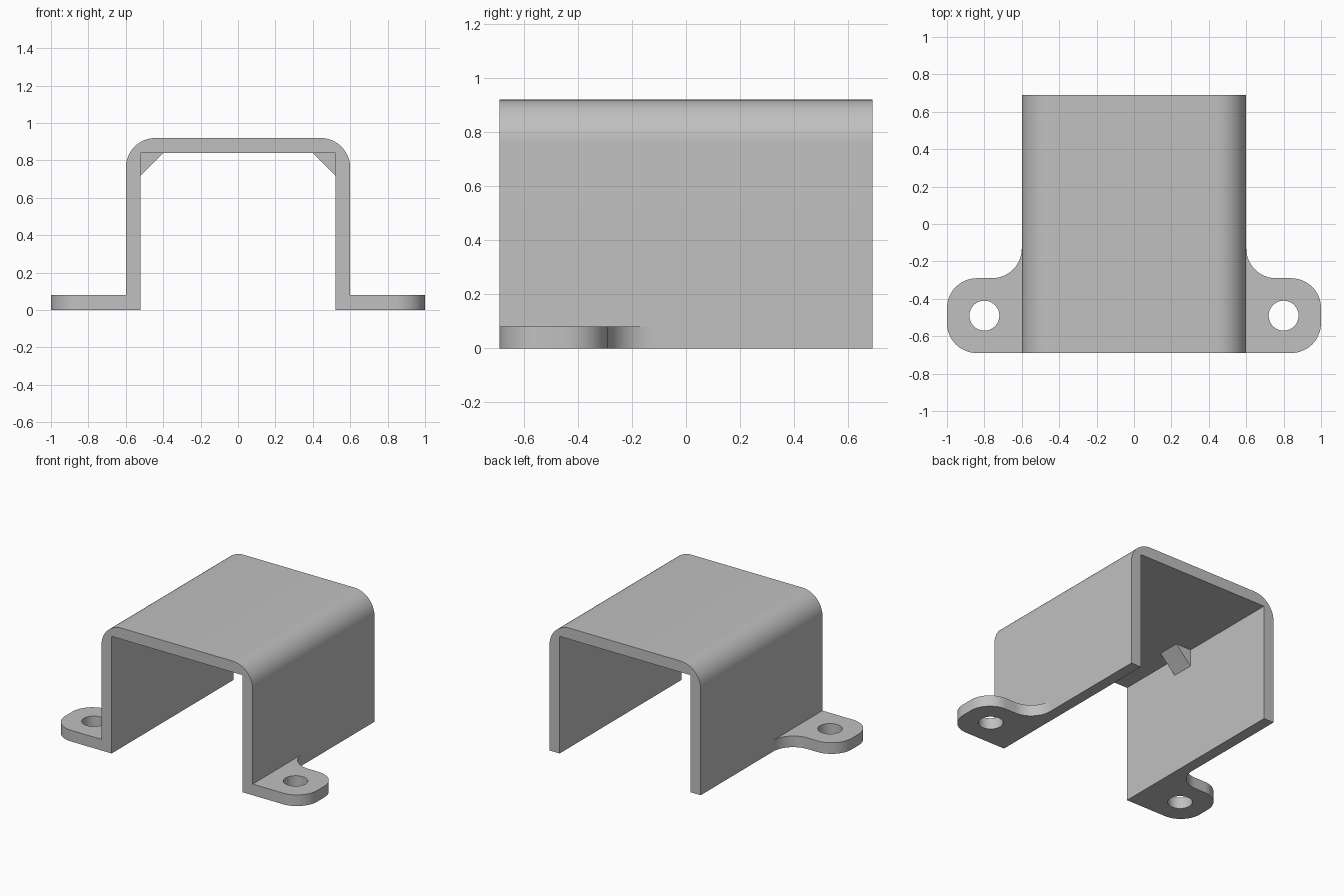
import bpy
import bmesh
from math import sin, cos, pi, radians
from mathutils import Vector

cube = bpy.data.objects.get("Cube")
if cube:
    bpy.data.objects.remove(cube, do_unlink=True)

# Overall sizes
FRONT, BACK = -0.69, 0.69
OUTER, WALL, TOP = 0.6, 0.08, 0.92
RADIUS = 0.16
TAB_BACK = -0.29
HOLE = (0.8, -0.49)

# One plain grey for the whole part
grey = bpy.data.materials.new("plain_grey")
grey.use_nodes = True
colour = (0.53, 0.53, 0.53, 1)
grey.diffuse_color = colour
grey.node_tree.nodes["Principled BSDF"].inputs["Base Color"].default_value = colour


def arc(cx, cy, r, start, end, steps=16):
    """Points along an arc, angles in degrees."""
    angles = [radians(start + (end - start) * i / steps) for i in range(steps + 1)]
    return [(cx + r * cos(a), cy + r * sin(a)) for a in angles]


def solid(name, loops, place, depth, mirror=False):
    """Fill closed 2D loops (outline, then holes) and extrude them by depth."""
    bm = bmesh.new()
    edges = []
    for loop in loops:
        verts = [bm.verts.new(place(u, v)) for u, v in loop]
        edges += [bm.edges.new((a, b)) for a, b in zip(verts, verts[1:] + verts[:1])]
    bmesh.ops.triangle_fill(bm, edges=edges, use_beauty=True)
    extruded = bmesh.ops.extrude_face_region(bm, geom=bm.faces[:])["geom"]
    moved = [g for g in extruded if isinstance(g, bmesh.types.BMVert)]
    bmesh.ops.translate(bm, verts=moved, vec=Vector(depth))
    bmesh.ops.recalc_face_normals(bm, faces=bm.faces[:])
    mesh = bpy.data.meshes.new(name)
    bm.to_mesh(mesh)
    bm.free()
    mesh.materials.append(grey)
    mesh.shade_smooth()
    mesh.set_sharp_from_angle(angle=radians(30))
    obj = bpy.data.objects.new(name, mesh)
    bpy.context.collection.objects.link(obj)
    if mirror:
        obj.modifiers.new("mirror", "MIRROR").use_mirror_merge = False
    return obj


# Channel cover: rounded outside corners, square inside corners
inner, ceiling = OUTER - WALL, TOP - WALL
bend = OUTER - RADIUS
profile = [(inner, 0), (OUTER, 0)]
profile += arc(bend, TOP - RADIUS, RADIUS, 0, 90)
profile += arc(-bend, TOP - RADIUS, RADIUS, 90, 180)
profile += [(-OUTER, 0), (-inner, 0), (-inner, ceiling), (inner, ceiling)]
solid("channel_cover", [profile], lambda u, v: (u, FRONT, v), (0, BACK - FRONT, 0))

# Mounting tabs: rounded ends, a fillet into the wall and a screw hole
side = 1 - RADIUS
tab = [(OUTER, FRONT)]
tab += arc(side, FRONT + RADIUS, RADIUS, -90, 0)
tab += arc(side, TAB_BACK - RADIUS, RADIUS, 0, 90)
tab += arc(OUTER + RADIUS, TAB_BACK + RADIUS, RADIUS, 270, 180)
hole = arc(*HOLE, 0.08, 0, 360, 40)[:-1]
solid("mounting_tabs", [tab, hole], lambda u, v: (u, v, 0), (0, 0, WALL), mirror=True)

# Small triangular gussets under the roof corners
size = 0.12
gusset = [(inner, ceiling), (inner - size, ceiling), (inner, ceiling - size)]
solid("corner_gussets", [gusset], lambda u, v: (u, -0.21, v), (0, 0.16, 0), mirror=True)
